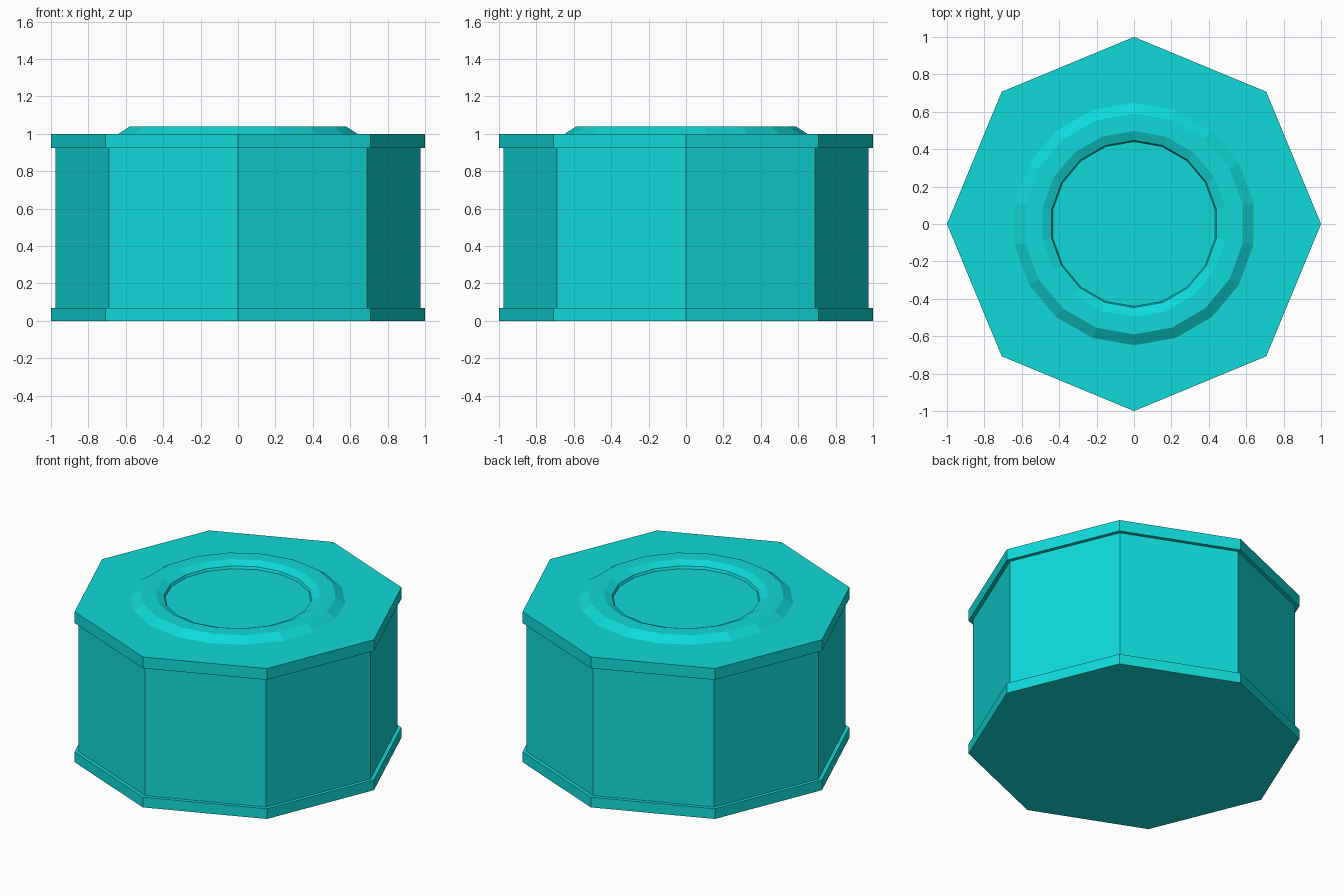
import bpy, bmesh
from math import cos, sin, pi

if "Cube" in bpy.data.objects:
    bpy.data.objects.remove(bpy.data.objects["Cube"])

mat = bpy.data.materials.new("cyan")
mat.diffuse_color = (0.005, 0.7, 0.7, 1)
mat.use_nodes = True
mat.node_tree.nodes["Principled BSDF"].inputs["Base Color"].default_value = mat.diffuse_color


def lathe(name, profile, sides, start=0.0, loop=False):
    """Revolve (radius, z) points around z; cap the ends, or close the profile into a ring."""
    bm = bmesh.new()
    rings = [[bm.verts.new((r * cos(start + 2 * pi * i / sides),
                            r * sin(start + 2 * pi * i / sides), z))
              for i in range(sides)] for r, z in profile]
    pairs = list(zip(rings, rings[1:]))
    if loop:
        pairs.append((rings[-1], rings[0]))
    else:
        bm.faces.new(rings[0])
        bm.faces.new(rings[-1])
    for a, b in pairs:
        for i in range(sides):
            j = (i + 1) % sides
            bm.faces.new((a[i], a[j], b[j], b[i]))
    bmesh.ops.recalc_face_normals(bm, faces=bm.faces)
    mesh = bpy.data.meshes.new(name)
    bm.to_mesh(mesh)
    bm.free()
    mesh.materials.append(mat)
    obj = bpy.data.objects.new(name, mesh)
    bpy.context.collection.objects.link(obj)
    return obj


# Octagonal drum with a thin flange at the bottom and top
lathe("octagonal_body", [(1, 0), (1, 0.068), (0.975, 0.068),
                         (0.975, 0.925), (1, 0.925), (1, 1)], 8)

# Low bevelled ring on the top face, its base sunk just below the surface
lathe("top_ring", [(0.65, 0.999), (0.59, 1.038), (0.497, 1.038),
                   (0.447, 1.016), (0.44, 0.999)], 18, pi / 2, loop=True)
